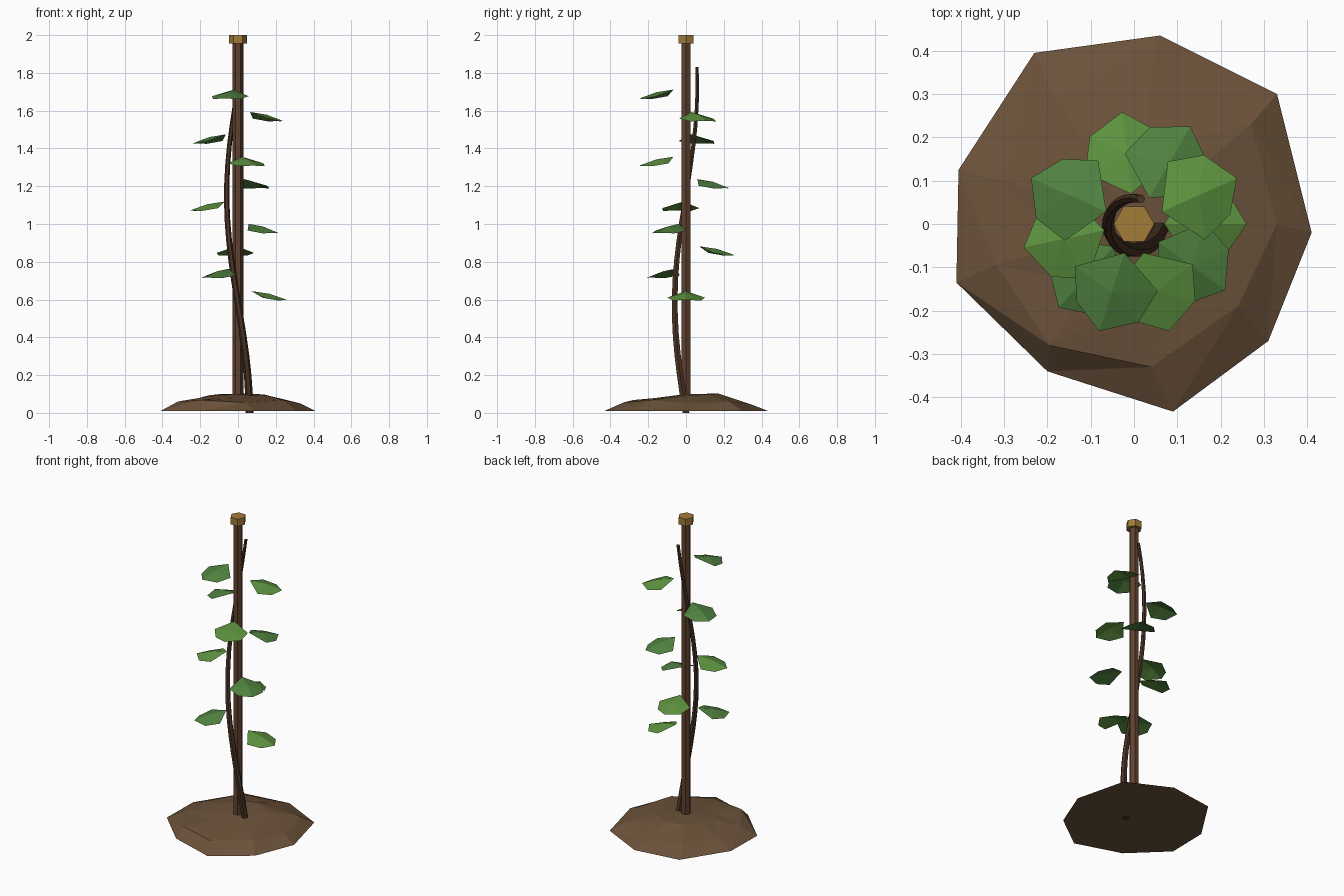
import bpy, bmesh
from math import cos, sin, radians, pi
from mathutils import Matrix

if "Cube" in bpy.data.objects:
    bpy.data.objects.remove(bpy.data.objects["Cube"])


def material(name, rgb):
    m = bpy.data.materials.new(name)
    m.diffuse_color = (*rgb, 1)
    m.use_nodes = True
    m.node_tree.nodes["Principled BSDF"].inputs["Base Color"].default_value = m.diffuse_color
    return m


SOIL = material("soil", (0.15, 0.085, 0.043))
WOOD = material("wood", (0.12, 0.055, 0.028))
VINE = material("vine_bark", (0.07, 0.034, 0.018))
BRASS = material("cap_ochre", (0.36, 0.2, 0.04))
GREENS = [material("leaf_light", (0.11, 0.29, 0.05)),
          material("leaf_dark", (0.08, 0.22, 0.05))]


def build(name, verts, faces, mat):
    me = bpy.data.meshes.new(name)
    me.from_pydata(verts, [], faces)
    bm = bmesh.new()
    bm.from_mesh(me)
    bmesh.ops.recalc_face_normals(bm, faces=bm.faces)
    bm.to_mesh(me)
    bm.free()
    me.materials.append(mat)
    ob = bpy.data.objects.new(name, me)
    bpy.context.collection.objects.link(ob)
    return ob


def tube(name, path, mat, n=6):
    """Closed stack of horizontal n-sided rings; path holds (x, y, z, radius)."""
    verts = [(x + r * cos(2 * pi * i / n), y + r * sin(2 * pi * i / n), z)
             for x, y, z, r in path for i in range(n)]
    faces = [(k * n + i, k * n + (i + 1) % n, (k + 1) * n + (i + 1) % n, (k + 1) * n + i)
             for k in range(len(path) - 1) for i in range(n)]
    faces += [tuple(range(n)), tuple(range(len(verts) - n, len(verts)))]
    return build(name, verts, faces, mat)


# Soil mound: irregular nine-sided rings closing on a centre point
outer = [(0.06, 0.435), (0.33, 0.30), (0.41, -0.02), (0.31, -0.27), (0.09, -0.433),
         (-0.20, -0.34), (-0.41, -0.135), (-0.405, 0.125), (-0.23, 0.395)]
middle = [(0.04, 0.345, 0.045), (0.27, 0.23, 0.06), (0.33, 0.0, 0.05), (0.24, -0.19, 0.068),
          (0.04, -0.33, 0.055), (-0.195, -0.28, 0.068), (-0.318, -0.095, 0.06),
          (-0.30, 0.10, 0.055), (-0.18, 0.29, 0.06)]
n = len(outer)
verts = [(x, y, 0.01) for x, y in outer] + middle
verts += [(x * 0.5, y * 0.5, 0.09 + 0.07 * y * 0.5) for x, y, z in middle]
verts.append((0, 0, 0.1))
faces = [tuple(range(n))]
for i in range(n):
    j = (i + 1) % n
    for k in (0, n):
        faces += [(k + i, k + j, k + n + i), (k + j, k + n + j, k + n + i)]
    faces.append((2 * n + i, 2 * n + j, 3 * n))
build("soil_mound", verts, faces, SOIL)

# Hexagonal stake and its cap
tube("stake", [(0, 0, 0.02, 0.029), (0, 0, 1.97, 0.029)], WOOD)
tube("stake_cap", [(0, 0, 1.955, 0.047), (0, 0, 2.0, 0.047)], BRASS)

# Vine winding clockwise up the stake, tapering
path = []
for k in range(19):
    t = k / 18
    a = radians(-285 * t)
    path.append((0.06 * cos(a), 0.06 * sin(a), 1.83 * t, 0.021 - 0.011 * t))
tube("vine_stem", path, VINE)

# Leaves: folded seven-point blades spiralling upward
blade = [(0.07, 0, 0), (0.13, 0.1, -0.035), (0.212, 0.08, -0.05), (0.26, 0, -0.047),
         (0.212, -0.07, -0.05), (0.135, -0.1, -0.035), (0.165, 0, -0.014)]
for k in range(10):
    leaf = build(f"leaf_{k + 1}", blade, [(i, (i + 1) % 6, 6) for i in range(6)], GREENS[k % 2])
    leaf.data.transform(Matrix.Translation((0, 0, 0.645 + 0.1185 * k))
                        @ Matrix.Rotation(radians(-132 * k), 4, 'Z'))
    if leaf.data.polygons[0].normal.z < 0:
        leaf.data.flip_normals()
